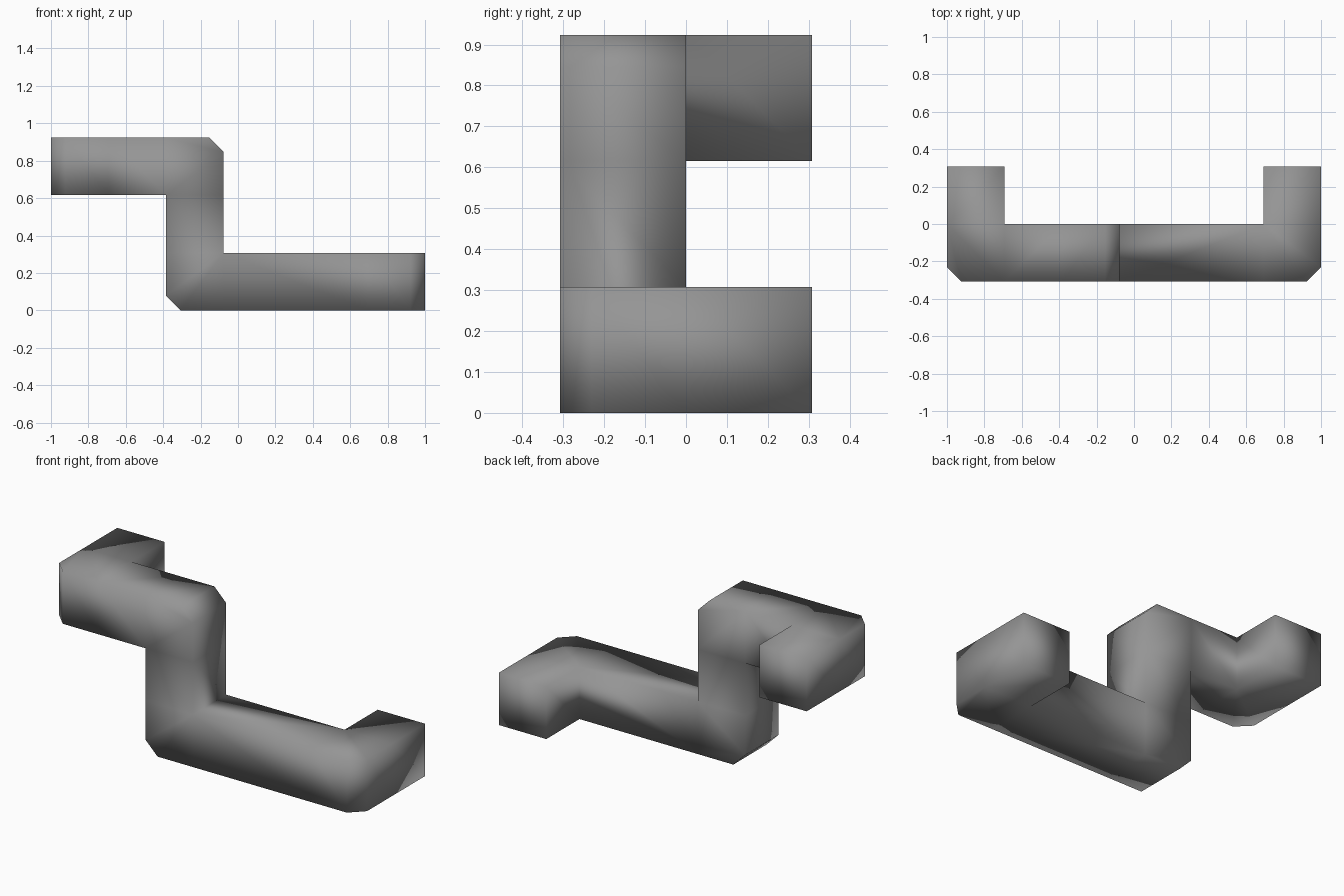
import bpy, bmesh
from mathutils import Vector

if "Cube" in bpy.data.objects:
    bpy.data.objects.remove(bpy.data.objects["Cube"])

U = 2 / 6.5          # side of the square bar
CH = U / 4           # chamfer on the outer bends
PX = -1.25 * U       # left side of the upright

# Chain of box sections that meet face to face: (min corner, max corner)
X0, X1, X2, X3 = -1, -1 + U, PX, PX + U
sections = [
    ((X0, 0, 2*U), (X1, U, 3*U)),        # upper stub
    ((X0, -U, 2*U), (X1, 0, 3*U)),       # upper bend
    ((X1, -U, 2*U), (X2, 0, 3*U)),       # upper arm
    ((X2, -U, 2*U), (X3, 0, 3*U)),       # upright top bend
    ((X2, -U, U), (X3, 0, 2*U)),         # upright
    ((X2, -U, 0), (X3, 0, U)),           # upright bottom bend
    ((X3, -U, 0), (1 - U, 0, U)),        # lower arm
    ((1 - U, -U, 0), (1, 0, U)),         # lower bend
    ((1 - U, 0, 0), (1, U, U)),          # lower stub
]

bm = bmesh.new()
for lo, hi in sections:
    lo, hi = Vector(lo), Vector(hi)
    for v in bmesh.ops.create_cube(bm, size=1)["verts"]:
        v.co = (lo + hi) / 2 + v.co * (hi - lo)

# Remove the walls shared by neighbouring sections, then weld
seen = {}
for f in bm.faces:
    key = tuple(round(c, 3) + 0.0 for c in f.calc_center_median())
    seen.setdefault(key, []).append(f)
inner = [f for group in seen.values() if len(group) > 1 for f in group]
bmesh.ops.delete(bm, geom=inner, context='FACES')
bmesh.ops.remove_doubles(bm, verts=bm.verts, dist=0.001)
bmesh.ops.recalc_face_normals(bm, faces=bm.faces)

# Chamfer the outer edge of every bend
bends = [(-1, -U, 2.5*U), (1, -U, U/2), (X3, -U/2, 3*U), (X2, -U/2, 0)]
edges = [e for e in bm.edges if any(
    ((e.verts[0].co + e.verts[1].co) / 2 - Vector(p)).length < 0.005 for p in bends)]
bmesh.ops.bevel(bm, geom=edges, offset=CH, offset_type='OFFSET',
                segments=1, affect='EDGES', clamp_overlap=False)
for f in bm.faces:
    f.smooth = True

mesh = bpy.data.meshes.new("bent_bar")
bm.to_mesh(mesh)
bm.free()
bar = bpy.data.objects.new("bent_bar", mesh)
bpy.context.collection.objects.link(bar)

grey = bpy.data.materials.new("mid grey")
grey.diffuse_color = (0.3, 0.3, 0.3, 1)
grey.use_nodes = True
grey.node_tree.nodes["Principled BSDF"].inputs["Base Color"].default_value = grey.diffuse_color
mesh.materials.append(grey)
